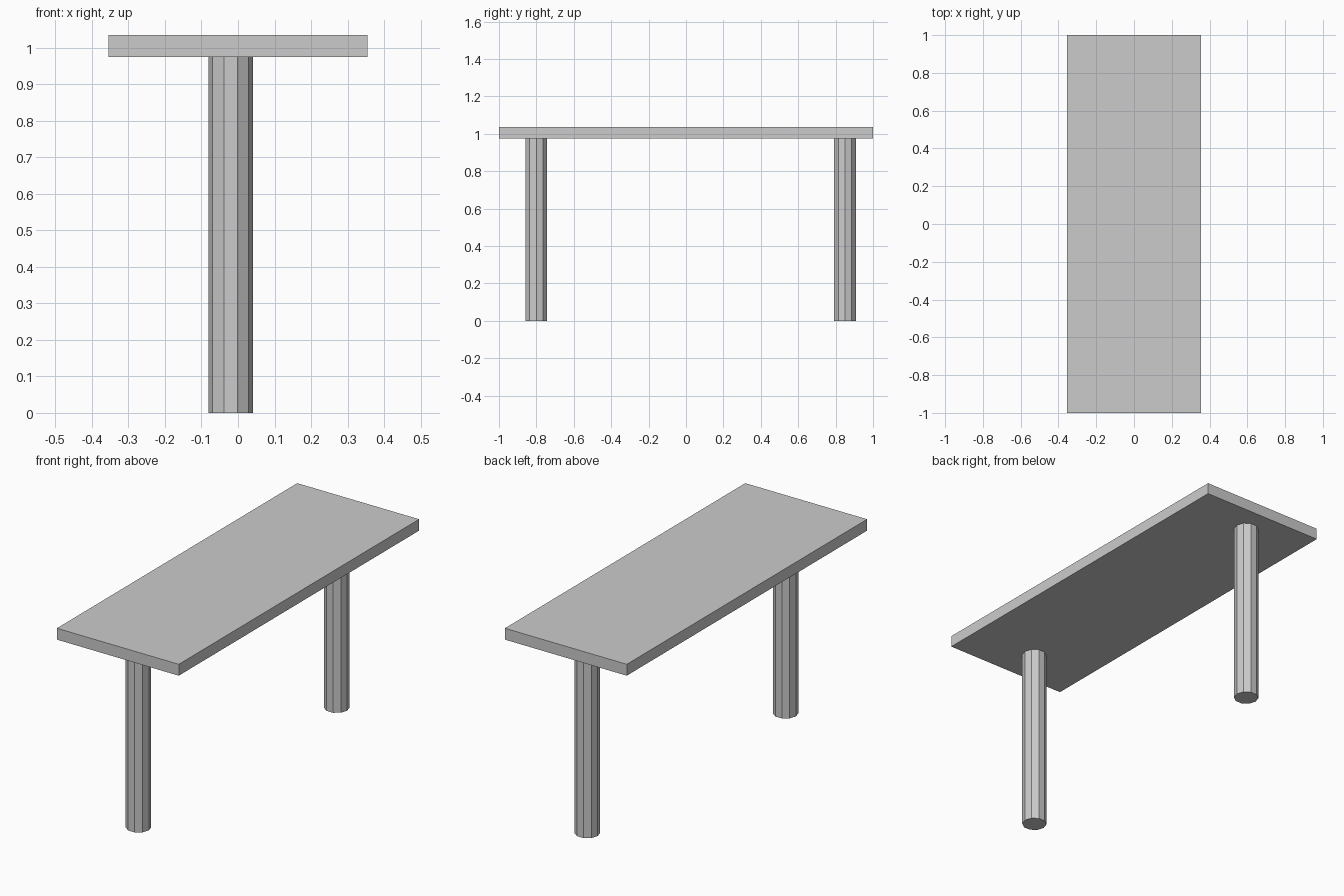
import bpy

if "Cube" in bpy.data.objects:
    bpy.data.objects.remove(bpy.data.objects["Cube"])

TOP_BOTTOM, TOP_TOP = 0.975, 1.035

# Tabletop slab
bpy.ops.mesh.primitive_cube_add(size=1, location=(0, 0, (TOP_BOTTOM + TOP_TOP) / 2))
top = bpy.context.object
top.name = "tabletop"
top.scale = (0.71, 2.0, TOP_TOP - TOP_BOTTOM)
bpy.ops.object.transform_apply(location=False, rotation=False, scale=True)


# Ten-sided flat-shaded leg with a corner pointing along +x
def add_leg(name, y):
    bpy.ops.mesh.primitive_cylinder_add(
        vertices=10, radius=0.061, depth=TOP_BOTTOM,
        location=(-0.02, y, TOP_BOTTOM / 2), rotation=(0, 0, 1.5707963))
    leg = bpy.context.object
    leg.name = name
    bpy.ops.object.transform_apply(location=False, rotation=True, scale=False)


# Front and back legs, slightly off-centre
for name, y in (("front_leg", -0.80), ("back_leg", 0.85)):
    add_leg(name, y)
